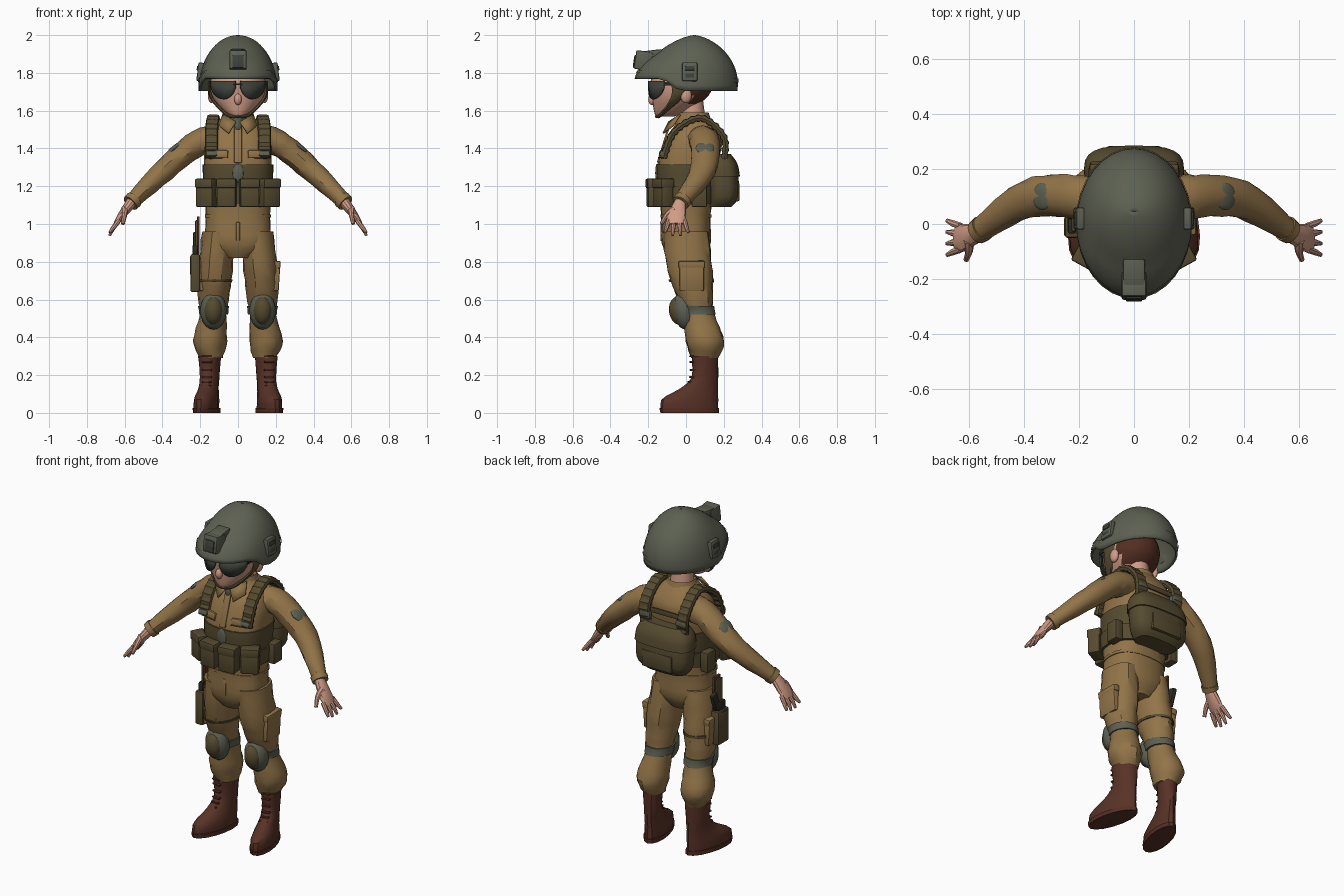
import bpy, bmesh, math, random
from mathutils import Vector

random.seed(4)
if "Cube" in bpy.data.objects:
    bpy.data.objects.remove(bpy.data.objects["Cube"])
parts = []


def material(name, *rgb):
    linear = [((c / 255 + .055) / 1.055) ** 2.4 for c in rgb] + [1]
    m = bpy.data.materials.new(name)
    m.use_nodes = True
    m.diffuse_color = linear
    m.node_tree.nodes["Principled BSDF"].inputs["Base Color"].default_value = linear
    return m


tan = material("tan cloth", 146, 116, 72)
olive = material("dark olive webbing", 86, 75, 48)
green = material("grey green shell", 93, 96, 82)
brown = material("brown leather", 88, 50, 38)
skin = material("skin", 208, 156, 134)
hair = material("dark brown hair", 84, 46, 34)
lens = material("dark lens", 62, 66, 58)
black = material("black metal", 44, 42, 36)


def finish(name, bm, *mats, at=(0, 0, 0), pitch=0, roll=0, turn=0):
    bmesh.ops.recalc_face_normals(bm, faces=bm.faces)
    mesh = bpy.data.meshes.new(name)
    bm.to_mesh(mesh)
    bm.free()
    for m in mats:
        mesh.materials.append(m)
    ob = bpy.data.objects.new(name, mesh)
    ob.location, ob.rotation_euler = at, (pitch, roll, turn)
    bpy.context.collection.objects.link(ob)
    parts.append(ob)
    return ob


def thicken(ob, thickness, offset):
    mod = ob.modifiers.new("thickness", 'SOLIDIFY')
    mod.thickness, mod.offset = thickness, offset


def ring(x=0, y=0, z=0, wide=.01, deep=None):
    return [x, y, z, wide, deep or wide]


def dense(rows, steps):
    """Smooth interpolation through every ring."""
    out = []
    for i in range(len(rows) - 1):
        before, after = rows[max(i - 1, 0)], rows[min(i + 2, len(rows) - 1)]
        for j in range(steps):
            t = j / steps
            out.append([q + t / 2 * (r - p + t * (2 * p - 5 * q + 4 * r - s + t * (3 * (q - r) + s - p)))
                        for p, q, r, s in zip(before, rows[i], rows[i + 1], after)])
    return out + [list(rows[-1])]


def loft(name, rows, *mats, sides=16, power=2, along=None, steps=1, jitter=0,
         warp=None, rule=None, caps=True, mirror=1):
    """Skin the rings; 'along' turns them across the path, with depth kept near that axis."""
    rows = dense(rows, steps)
    bm = bmesh.new()
    rings = []
    for i, (x, y, z, wide, deep) in enumerate(rows):
        u, v = Vector((1, 0, 0)), Vector((0, 1, 0))
        if along:
            tangent = Vector(rows[min(i + 1, len(rows) - 1)][:3]) - Vector(rows[max(i - 1, 0)][:3])
            u = tangent.cross(Vector(along)).normalized()
            v = u.cross(tangent).normalized()
        loop = []
        for j in range(sides):
            c, s = math.cos(math.tau * j / sides), math.sin(math.tau * j / sides)
            fold = 1 + random.uniform(-jitter, jitter)
            co = Vector((x, y, z)) + u * wide * fold * math.copysign(abs(c) ** (2 / power), c) \
                + v * deep * fold * math.copysign(abs(s) ** (2 / power), s)
            if warp:
                co = warp(co)
            co.x *= mirror
            loop.append(bm.verts.new(co))
        rings.append(loop)
    for low, high in zip(rings, rings[1:]):
        for j in range(sides):
            k = (j + 1) % sides
            face = bm.faces.new((low[j], low[k], high[k], high[j]))
            if rule:
                face.material_index = rule(face.calc_center_median())
    if caps:
        bm.faces.new(rings[0])
        bm.faces.new(rings[-1])
    return finish(name, bm, *mats)


def band(name, rows, low, high, grow, mat, **options):
    """A layer that hugs a lofted part between two heights."""
    hug = [row[:3] + [row[3] + grow, row[4] + grow] for row in dense(rows, 12) if low <= row[2] <= high]
    return loft(name, hug, mat, **options)


def box(name, mat, at, size, bevel=.008, **spin):
    bm = bmesh.new()
    bmesh.ops.create_cube(bm, size=1)
    bmesh.ops.scale(bm, vec=size, verts=bm.verts)
    bmesh.ops.bevel(bm, geom=bm.edges[:], offset=min(bevel, min(size) / 3), segments=2, affect='EDGES', profile=.5)
    return finish(name, bm, mat, at=at, **spin)


def ball(name, mat, at, size, **spin):
    bm = bmesh.new()
    bmesh.ops.create_uvsphere(bm, u_segments=16, v_segments=10, radius=1)
    bmesh.ops.scale(bm, vec=size, verts=bm.verts)
    return finish(name, bm, mat, at=at, **spin)


def sheet(name, mat, tops, bottoms):
    bm = bmesh.new()
    a, b = [bm.verts.new(c) for c in tops], [bm.verts.new(c) for c in bottoms]
    for i in range(len(a) - 1):
        bm.faces.new((a[i], a[i + 1], b[i + 1], b[i]))
    thicken(finish(name, bm, mat), .009, 0)


# Torso with vest band, belt and waistband
torso = [ring(z=.82, wide=.07, deep=.09), ring(z=.9, wide=.17, deep=.13), ring(z=1.05, wide=.17, deep=.13),
         ring(z=1.3, wide=.18, deep=.16, y=.01), ring(z=1.45, wide=.17, deep=.15, y=.04),
         ring(z=1.52, wide=.13, deep=.11, y=.05), ring(z=1.57, wide=.08, y=.04)]
cloth = dict(sides=24, power=2.5)
loft("torso", torso, tan, steps=3, jitter=.015, **cloth)
band("vest_band", torso, 1.15, 1.33, .007, olive, **cloth)
band("belt", torso, 1.1, 1.2, .015, olive, **cloth)
band("waistband", torso, 1.02, 1.06, .005, tan, **cloth)
ball("chest_emblem", green, at=(0, -.153, 1.27), size=(.03, .01, .05))
box("shirt_placket", tan, at=(0, -.12, 1.42), size=(.04, .01, .2), pitch=-.3)
box("trouser_fly", tan, at=(0, -.13, .96), size=(.02, .01, .1))

# Neck, undershirt and collar
loft("neck", [ring(y=.04, z=1.5, wide=.07), ring(y=.03, z=1.66, wide=.06)], skin)
loft("collar", [ring(y=.04, z=1.53, wide=.1), ring(y=.04, z=1.59, wide=.08)], tan, caps=False)
sheet("undershirt", green, [(-.04, -.06, 1.56), (.04, -.06, 1.56)], [(-.01, -.1, 1.5), (.01, -.1, 1.5)])

# Head, face and hair
head = [ring(y=-.11, z=1.57, wide=.04, deep=.05), ring(y=-.08, z=1.6, wide=.08, deep=.09),
        ring(y=-.03, z=1.68, wide=.14, deep=.15), ring(y=-.02, z=1.78, wide=.14, deep=.16),
        ring(z=1.9, wide=.06)]
loft("head", head, skin, hair, sides=24, steps=4, rule=lambda c: int(c.z > 1.8 or (c.y > .03 and c.z > 1.63)))
ball("nose", skin, at=(0, -.18, 1.66), size=(.02, .02, .03))
box("mouth", brown, at=(0, -.16, 1.61), size=(.05, .01, .006))
box("glasses_bridge", black, at=(0, -.196, 1.74), size=(.05, .01, .01))


# Helmet: a dome whose rim rises over the brow
def lift_brow(co):
    f = min(max((-co.y - .02) / .12, 0), 1)
    co.z += f * f * (3 - 2 * f) * max(0, 1.9 - co.z) / 3
    return co


dome = []
for i in range(17):
    c, s = math.cos(math.pi * i / 32.2), math.sin(math.pi * i / 32.2)
    dome.append(ring(y=.045 * s, z=1.705 + .295 * s, wide=.21 * c, deep=.272 * c ** 1.3))
thicken(loft("helmet", dome, green, sides=32, warp=lift_brow, caps=False), .012, -1)
band("helmet_band", dome, 1.75, 1.77, .004, green, sides=32, warp=lift_brow, caps=False)
box("helmet_mount", green, at=(0, -.225, 1.865), size=(.09, .09, .1), pitch=-.15)
box("helmet_mount_plate", lens, at=(0, -.268, 1.86), size=(.06, .02, .07), pitch=-.15)
box("helmet_mount_arm", green, at=(0, -.18, 1.9), size=(.08, .11, .04), pitch=.12)


def splay(co):
    """Turn the toes outward."""
    co.x += (.1 - co.y) / 5
    return co


sleeve = [ring(x=.11, y=.08, z=1.44, wide=.08), ring(x=.21, y=.1, z=1.43, wide=.07, deep=.08),
          ring(x=.39, y=.09, z=1.285, wide=.06, deep=.07), ring(x=.57, y=-.03, z=1.11, wide=.04)]
palm = [ring(x=.56, y=-.03, z=1.12, wide=.03), ring(x=.62, y=-.05, z=1.04, wide=.02, deep=.05),
        ring(x=.65, y=-.05, z=1, wide=.01, deep=.04)]
thumb = [ring(x=.6, y=-.06, z=1.08, wide=.02), ring(x=.6, y=-.1, z=1.05, wide=.014), ring(x=.61, y=-.13, z=1)]
leg = [ring(x=.1, z=.96, wide=.09, deep=.12), ring(x=.12, y=.02, z=.75, wide=.09, deep=.12),
       ring(x=.13, y=.05, z=.6, wide=.08, deep=.09), ring(x=.13, y=.07, z=.52, wide=.07, deep=.08),
       ring(x=.15, y=.1, z=.38, wide=.09, deep=.1), ring(x=.14, y=.1, z=.29, wide=.06, deep=.07)]
boot = [ring(x=.15, y=.02, wide=.06, deep=.15), ring(x=.15, y=.02, z=.07, wide=.06, deep=.15),
        ring(x=.15, y=.07, z=.13, wide=.05, deep=.1), ring(x=.15, y=.1, z=.19, wide=.05, deep=.07),
        ring(x=.15, y=.1, z=.3, wide=.06, deep=.07)]
strap = [ring(x=.14, y=-.12, z=1.35), ring(x=.14, y=-.06, z=1.49), ring(x=.13, y=.08, z=1.56),
         ring(x=.13, y=.2, z=1.46), ring(x=.12, y=.2, z=1.32)]
chin_strap = [ring(x=.15, y=-.03, z=1.75, deep=.05), ring(x=.14, y=-.05, z=1.67, deep=.03),
              ring(x=.06, y=-.13, z=1.58), ring(y=-.155, z=1.57)]

# Everything that comes in pairs
for side, m in (("left", 1), ("right", -1)):
    # Glasses and helmet fittings
    xs = [.012 + .013 * i for i in range(11)]
    curved = [(m * x, 4 * x * x - .197) for x in xs]
    sheet(side + "_lens", lens, [(*c, 1.756) for c in curved],
          [(*c, 1.72 - .06 * math.sin(math.pi * i / 10) ** .6) for i, c in enumerate(curved)])
    box(side + "_glasses_arm", black, at=(m * .147, -.06, 1.74), size=(.01, .12, .016))
    ball(side + "_ear", skin, at=(m * .14, 0, 1.68), size=(.02, .03, .04))
    loft(side + "_chin_strap", chin_strap, olive, sides=8, along=(0, 1, .2), steps=4, mirror=m)
    box(side + "_helmet_clip", green, at=(m * .2, .02, 1.805), size=(.03, .08, .1), roll=-m * .12)
    for z in (1.785, 1.825):
        box(side + "_clip_plate", lens, at=(m * .213, .02, z), size=(.01, .05, .025), roll=-m * .12)

    # Arm and hand
    across = dict(along=(0, 1, 0), mirror=m)
    loft(side + "_sleeve", sleeve, tan, sides=14, steps=5, jitter=.05, **across)
    band(side + "_cuff", sleeve, 1.1, 1.14, .005, tan, **across)
    ball(side + "_sleeve_patch", green, at=(m * .333, .1, 1.402), size=(.05, .05, .016), roll=m * .7)
    loft(side + "_palm", palm, skin, sides=12, steps=3, **across)
    for finger in ("fore", "middle", "ring", "little"):
        i = ("fore", "middle", "ring", "little").index(finger) - 1.5
        loft(f"{side}_{finger}_finger", [ring(x=.63, y=.028 * i - .05, z=1.02, wide=.013),
                                         ring(x=.66, y=.035 * i - .05, z=.98, wide=.012),
                                         ring(x=.68, y=.042 * i - .05, z=.93 + abs(i) / 60, wide=.007)],
             skin, sides=8, steps=2, **across)
    loft(side + "_thumb", thumb, skin, sides=8, along=(1, 0, 0), steps=3, mirror=m)

    # Trouser leg and knee pad
    loft(side + "_trouser_leg", leg, tan, steps=4, jitter=.045, mirror=m)
    box(side + "_cargo_pocket", tan, at=(m * .2, .03, .72), size=(.04, .13, .15), roll=m * .06)
    box(side + "_cargo_flap", tan, at=(m * .205, .03, .785), size=(.04, .14, .04), roll=m * .06)
    band(side + "_knee_strap", leg, .52, .57, .008, green, mirror=m)
    ball(side + "_knee_pad", green, at=(m * .13, -.01, .54), size=(.07, .06, .1), pitch=.15)
    ball(side + "_knee_cap", olive, at=(m * .13, -.04, .54), size=(.05, .05, .075), pitch=.15)

    # Boot with sole and laces
    loft(side + "_boot", boot, brown, steps=3, jitter=.015, warp=splay, mirror=m)
    band(side + "_boot_sole", boot, 0, .03, .006, hair, warp=splay, mirror=m)
    for _, y, z, *_ in dense(boot[2:], 3)[1:]:
        lace = splay(Vector((.15, y - .07, z)))
        box(side + "_boot_lace", hair, at=(m * lace.x, lace.y, z), size=(.05, .02, .01), turn=m * .15)

    # Ribbed shoulder strap, pockets and collar flap
    ribs = [row[:3] + [.014 + .007 * (i % 2), .035] for i, row in enumerate(dense(strap, 9))]
    loft(side + "_shoulder_strap", ribs, olive, sides=8, power=4, along=(1, 0, 0), mirror=m)
    box(side + "_strap_buckle", green, at=(m * .14, -.12, 1.37), size=(.06, .04, .03), pitch=-.3)
    box(side + "_rear_buckle", green, at=(m * .12, .21, 1.4), size=(.07, .03, .04))
    box(side + "_chest_pocket", tan, at=(m * .1, -.12, 1.37), size=(.1, .03, .04), pitch=-.15, turn=m * .2)
    box(side + "_pocket_edge", olive, at=(m * .1, -.125, 1.35), size=(.1, .03, .005), pitch=-.15, turn=m * .2)
    sheet(side + "_collar_flap", tan, [(m * .01, -.09, 1.54), (m * .08, -.03, 1.58)],
          [(m * .05, -.12, 1.48), (m * .1, -.07, 1.52)])
    box(side + "_side_pouch", olive, at=(m * .195, .07, 1.15), size=(.05, .08, .12))

    # Belt pouches
    for x, y, turn in ((.06, -.17, .1), (.165, -.12, .5)):
        box(side + "_belt_pouch", olive, at=(m * x, y, 1.16), size=(.1, .07, .14), turn=m * turn)
        box(side + "_pouch_flap", olive, at=(m * x, y, 1.215), size=(.105, .08, .05), turn=m * turn)

# Back pack with lid, pocket and cross strap
pack = [ring(y=.18, z=1.09, wide=.13, deep=.06), ring(y=.2, z=1.15, wide=.17, deep=.08),
        ring(y=.19, z=1.3, wide=.17, deep=.08), ring(y=.18, z=1.37, wide=.13, deep=.05)]
loft("pack", pack, olive, sides=24, power=3, steps=3)
band("pack_lid", pack, 1.25, 1.37, .008, olive, sides=24, power=3)
box("pack_pocket", olive, at=(0, .268, 1.17), size=(.2, .03, .1))
box("pack_cross_strap", olive, at=(0, .2, 1.43), size=(.24, .01, .03))

# Thigh holster with sidearm
box("holster", olive, at=(-.226, 0, .74), size=(.05, .1, .2))
box("holster_pouch", olive, at=(-.24, -.01, .78), size=(.03, .07, .1))
box("holster_hanger", brown, at=(-.21, .01, .93), size=(.014, .06, .22))
box("holster_hanger_face", olive, at=(-.22, 0, .92), size=(.014, .055, .2))
box("sidearm_grip", black, at=(-.226, .045, .9), size=(.026, .045, .11), pitch=-.35)
box("sidearm_slide", black, at=(-.226, 0, .86), size=(.03, .07, .06))
band("holster_leg_strap", leg, .68, .72, .006, olive, mirror=-1)

# Smooth shading with sharp edges kept
bpy.ops.object.select_all(action='DESELECT')
for ob in parts:
    ob.select_set(True)
bpy.context.view_layer.objects.active = parts[0]
bpy.ops.object.shade_smooth_by_angle(angle=math.radians(32))
